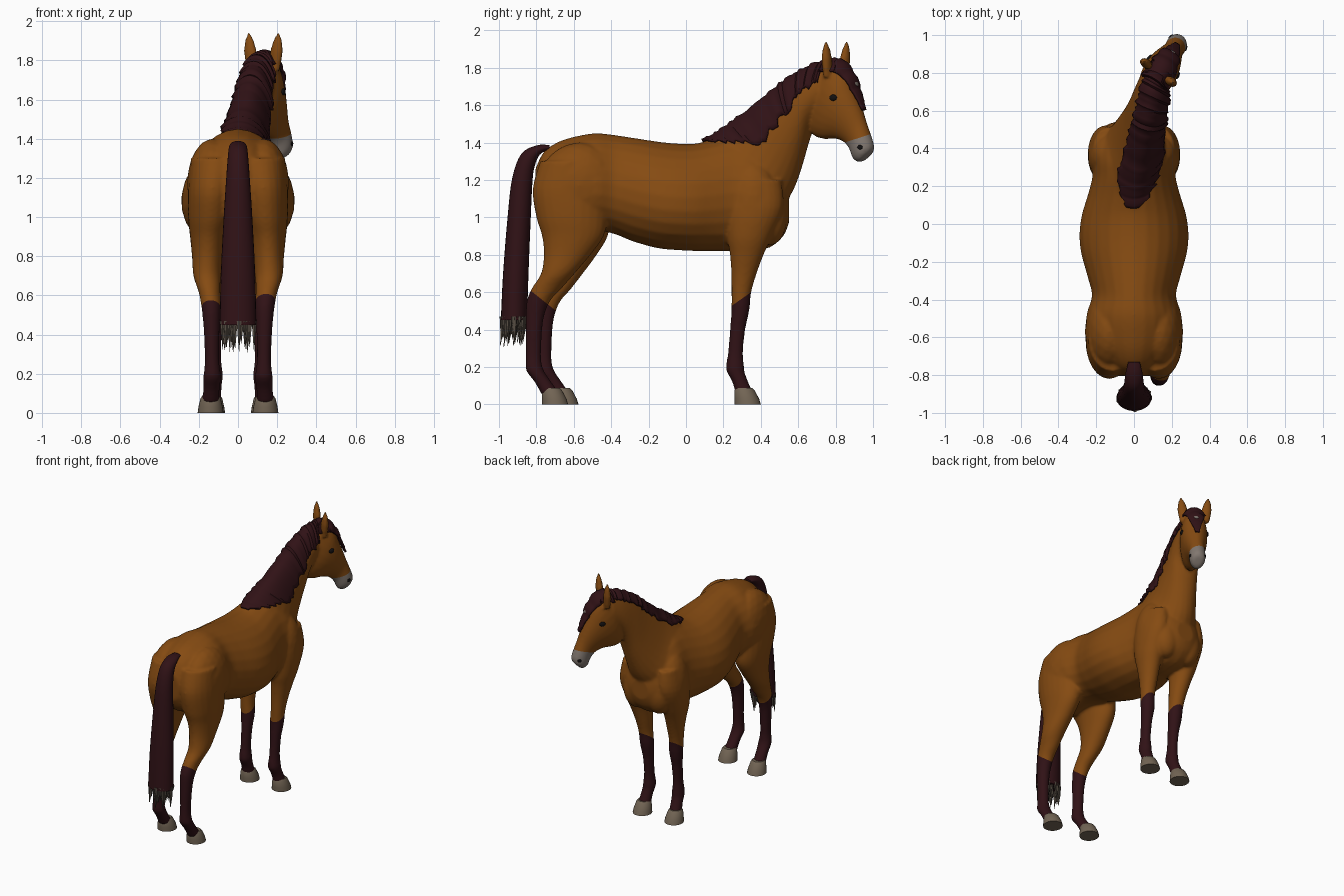
import bpy, bmesh, math, random
from mathutils import Vector, Matrix
from mathutils.bvhtree import BVHTree

if "Cube" in bpy.data.objects:
    bpy.data.objects.remove(bpy.data.objects["Cube"])

random.seed(4)
V, rad = Vector, math.radians


def material(name, r, g, b):
    m = bpy.data.materials.new(name)
    m.diffuse_color = (r, g, b, 1)
    m.use_nodes = True
    m.node_tree.nodes["Principled BSDF"].inputs["Base Color"].default_value = m.diffuse_color
    return m


COAT = material("bay coat", 0.235, 0.07, 0.006)
HAIR = material("dark hair", 0.03, 0.006, 0.008)
MUZZLE = material("grey muzzle", 0.22, 0.185, 0.16)
HOOF = material("hoof horn", 0.17, 0.13, 0.09)
TIPS = material("faded tail tips", 0.10, 0.08, 0.06)
BLACK = material("eye black", 0.006, 0.005, 0.005)


def spline(rows, steps=4):
    """Catmull-Rom interpolation of rows of numbers."""
    out = []
    for i in range(len(rows) - 1):
        p0, p1 = rows[max(i - 1, 0)], rows[i]
        p2, p3 = rows[i + 1], rows[min(i + 2, len(rows) - 1)]
        for j in range(steps):
            t = j / steps
            out.append([0.5 * (2 * b + (c - a) * t + (2 * a - 5 * b + 4 * c - d) * t * t
                               + (3 * b - a - 3 * c + d) * t ** 3)
                        for a, b, c, d in zip(p0, p1, p2, p3)])
    return out + [list(rows[-1])]


def ring_point(st, t, s=1.0):
    c, a, b, k = st
    return c + s * (a * math.cos(t) + b * math.sin(t) * (1 - k * math.cos(t)))


def loft(bm, stations, n=24):
    rings = [[bm.verts.new(ring_point(st, 2 * math.pi * i / n)) for i in range(n)] for st in stations]
    faces = [bm.faces.new(rings[0]), bm.faces.new(rings[-1][::-1])]
    for r, q in zip(rings, rings[1:]):
        faces += [bm.faces.new((r[i], q[i], q[(i + 1) % n], r[(i + 1) % n])) for i in range(n)]
    bmesh.ops.recalc_face_normals(bm, faces=faces)


def blob(bm, pos, size, rot=Matrix()):
    bmesh.ops.create_icosphere(bm, subdivisions=3, radius=1,
                               matrix=Matrix.Translation(pos) @ rot @ Matrix.Diagonal((*size, 1)))


def make(name, bm, *mats):
    me = bpy.data.meshes.new(name)
    bm.to_mesh(me)
    for m in mats:
        me.materials.append(m)
    me.shade_smooth()
    me.set_sharp_from_angle(angle=rad(45))
    ob = bpy.data.objects.new(name, me)
    bpy.context.collection.objects.link(ob)
    return ob


def flat_ring(z, y, ry, x, rx):
    return V((x, y, z)), V((0, ry, 0)), V((rx, 0, 0)), 0


# Trunk: y, bottom, top, half width
trunk = [(-.805, 1.06, 1.26, .07), (-.76, .98, 1.35, .14), (-.68, .93, 1.405, .20), (-.58, .93, 1.435, .24),
         (-.48, .93, 1.45, .25), (-.38, .91, 1.44, .222), (-.28, .87, 1.425, .245), (-.15, .835, 1.405, .28),
         (-.05, .825, 1.395, .288), (.05, .82, 1.395, .275), (.15, .82, 1.415, .245), (.25, .82, 1.44, .22),
         (.35, .82, 1.43, .22), (.45, .84, 1.36, .195), (.52, .90, 1.22, .14), (.55, .97, 1.12, .07)]
# Neck: crest y z, throat y z, x, half width, heading
neck = [(.05, 1.39, .50, .98, 0, .19, 0), (.15, 1.43, .54, 1.08, 0, .175, 0), (.28, 1.52, .585, 1.17, .02, .135, 8),
        (.42, 1.63, .62, 1.28, .045, .112, 15), (.56, 1.74, .65, 1.40, .07, .10, 20),
        (.67, 1.80, .68, 1.50, .09, .095, 28), (.76, 1.825, .74, 1.58, .11, .085, 34)]
# Head: upper y z, lower y z, half width
head = [(.76, 1.825, .69, 1.56, .07), (.82, 1.83, .68, 1.45, .085), (.87, 1.78, .73, 1.42, .092),
        (.90, 1.69, .80, 1.42, .083), (.93, 1.60, .85, 1.40, .066), (.955, 1.52, .88, 1.36, .054),
        (.985, 1.43, .90, 1.31, .056), (.998, 1.38, .93, 1.295, .046), (.99, 1.35, .955, 1.31, .025)]
# Legs: z, y, half depth, x, half width
hind = [(1.3, -.62, .16, .11, .13), (1.15, -.62, .20, .13, .125), (1.0, -.61, .19, .14, .115),
        (.9, -.605, .165, .15, .095), (.8, -.635, .125, .155, .08), (.7, -.685, .09, .158, .07),
        (.62, -.745, .08, .146, .056), (.55, -.79, .062, .138, .05), (.45, -.81, .047, .135, .042),
        (.3, -.815, .041, .133, .036), (.23, -.815, .042, .132, .039), (.18, -.807, .047, .132, .046),
        (.12, -.765, .045, .136, .042), (.05, -.72, .05, .14, .046)]
fore = [(1.2, .37, .14, .14, .08), (1.05, .37, .15, .155, .09), (.9, .34, .12, .15, .085), (.8, .325, .09, .142, .07),
        (.7, .31, .068, .132, .058), (.6, .296, .053, .127, .049), (.52, .292, .049, .122, .049),
        (.46, .285, .045, .121, .043), (.4, .276, .041, .12, .037), (.28, .265, .040, .12, .034),
        (.2, .262, .049, .12, .042), (.17, .267, .047, .121, .042), (.12, .29, .043, .125, .041),
        (.05, .315, .048, .13, .046)]


def neck_ring(yt, zt, yb, zb, x, w, ang):
    top, low = V((x, yt, zt)), V((x, yb, zb))
    return (top + low) / 2, (top - low) / 2, V((math.cos(rad(ang)), -math.sin(rad(ang)), 0)) * w, .2


def head_x(y):
    return .125 + (y - .78) * .6


def head_ring(yt, zt, yb, zb, w):
    top, low = V((head_x(yt), yt, zt)), V((head_x(yb), yb, zb))
    return (top + low) / 2, (top - low) / 2, V((.83, -.56, 0)) * w, -.08


neck_rings = [neck_ring(*r) for r in spline(neck, 8)]
head_rings = [head_ring(*r) for r in spline(head, 5)]

# Body mass: lofts and muscles to be fused
bm = bmesh.new()
loft(bm, [(V((0, y, (lo + hi) / 2)), V((0, 0, (hi - lo) / 2)), V((w, 0, 0)), .12) for y, lo, hi, w in spline(trunk)])
loft(bm, neck_rings)
loft(bm, head_rings)
for s in (1, -1):
    loft(bm, [flat_ring(z, y + (0 if s > 0 else .055 * min(1, max(0, (1.1 - z) / .5))), ry, x * s, rx)
              for z, y, ry, x, rx in spline(hind)])
    loft(bm, [flat_ring(z, y, ry, x * s, rx) for z, y, ry, x, rx in spline(fore)])
    blob(bm, (.13 * s, .36, 1.06), (.115, .14, .24))     # shoulder
    blob(bm, (.09 * s, .45, 1.0), (.10, .09, .15))       # breast
    blob(bm, (.13 * s, -.57, 1.17), (.13, .22, .23))     # haunch
    # ear
    base = V((.187, .758, 1.75)) if s > 0 else V((.07, .842, 1.75))
    tip = V((.207, .748, 1.945)) if s > 0 else V((.055, .86, 1.945))
    loft(bm, [(base.lerp(tip, f), V((.56, .83, 0)) * r * .7, V((.83, -.56, 0)) * r, 0)
              for f, r in ((0, .03), (.25, .034), (.5, .037), (.75, .027), (.9, .015), (1, .005))], 12)

# Fuse into one smooth skin
horse = make("horse_body", bm, COAT, HAIR, MUZZLE)
rm = horse.modifiers.new("fuse", 'REMESH')
rm.mode, rm.voxel_size = 'VOXEL', .01
sm = horse.modifiers.new("soften", 'SMOOTH')
sm.factor, sm.iterations = .5, 6
skin = bpy.data.meshes.new_from_object(horse.evaluated_get(bpy.context.evaluated_depsgraph_get()))
horse.modifiers.clear()
bm = bmesh.new()
bm.from_mesh(skin)


# Dark stockings and grey muzzle, cut cleanly along slanted planes
regions = [(lambda c: c.z < .75 and c.y > 0, V((0, .32, .58)), V((0, -.7, 1)), 1),
           (lambda c: c.z < .75 and c.y < 0, V((0, -.845, .62)), V((0, .8, 1)), 1),
           (lambda c: c.z > 1.2 and c.y > .8, V((0, .97, 1.44)), V((0, -.33, 1)), 2)]
for inside, co, no, idx in regions:
    fs = [f for f in bm.faces if inside(f.calc_center_median())]
    geom = fs + list({e for f in fs for e in f.edges}) + list({v for f in fs for v in f.verts})
    bmesh.ops.bisect_plane(bm, geom=geom, dist=1e-5, plane_co=co, plane_no=no)
for f in bm.faces:
    c = f.calc_center_median()
    f.material_index = next((i for inside, co, no, i in regions if inside(c) and (c - co).dot(no) < 0), 0)
bm.normal_update()
bm.to_mesh(horse.data)
horse.data.shade_smooth()
tree = BVHTree.FromBMesh(bm)


def hair_sheet(name, rings, left, right, n=16):
    """Ridged sheet of hair lying on the skin between two angles."""
    hb = bmesh.new()
    rows = []
    for i, st in enumerate(rings):
        f = i / (len(rings) - 1)
        lo, hi, ridge = left(f), right(f), random.uniform(0, .012)
        row = []
        for j in range(n):
            p = ring_point(st, rad(lo + (hi - lo) * j / (n - 1)), 1.03)
            loc, no, _, _ = tree.find_nearest(p)
            if (p - loc).dot(no) < .008 + ridge:
                p = loc + no * (.008 + ridge)
            row.append(hb.verts.new(p))
        rows.append(row)
    for r, q in zip(rows, rows[1:]):
        for j in range(n - 1):
            hb.faces.new((r[j], r[j + 1], q[j + 1], q[j]))
    bmesh.ops.recalc_face_normals(hb, faces=hb.faces[:])
    so = make(name, hb, HAIR).modifiers.new("thickness", 'SOLIDIFY')
    so.thickness, so.offset = .014, 0


hair_sheet("mane", neck_rings[4:], lambda f: -12 - 32 * min(1, f * 5) + random.uniform(-4, 4),
           lambda f: 15 + 65 * min(1, f * 3.5) + random.uniform(-7, 7))
hair_sheet("forelock", head_rings[:23], lambda f: -55 + 45 * f, lambda f: 55 - 45 * f, 9)


def spot(name, pairs, r, depth, mat, lift=0):
    """Flattened discs set on the skin nearest each target."""
    sb = bmesh.new()
    for target in pairs:
        loc, no, _, _ = tree.find_nearest(V(target))
        blob(sb, loc + no * lift, (r, r * .8, depth), no.to_track_quat('Z', 'Y').to_matrix().to_4x4())
    make(name, sb, mat)


spot("eyes", [(.235, .785, 1.64), (.075, .885, 1.64)], .021, .01, BLACK)
spot("nostrils", [(.275, .93, 1.375), (.20, .985, 1.375)], .015, .005, BLACK)
spot("forehead_star", [(head_x(.90), .90, 1.71)], .017, .004, MUZZLE, .023)

# Hooves
hb = bmesh.new()
for s in (1, -1):
    for y, x in ((.318, .132), (-.712 + (0 if s > 0 else .055), .14)):
        loft(hb, [flat_ring(0, y + .012, .070, x * s, .066), flat_ring(.03, y + .007, .066, x * s, .062),
                  flat_ring(.075, y - .005, .054, x * s, .051), flat_ring(.088, y - .008, .044, x * s, .042)])
make("hooves", hb, HOOF)

# Tail: y, z, half depth along y and z, half width
tail = [(-.73, 1.375, 0, .012, .03), (-.79, 1.36, .008, .025, .045), (-.845, 1.305, .035, .035, .052),
        (-.875, 1.2, .054, .01, .06), (-.892, 1.0, .062, 0, .073), (-.91, .7, .068, 0, .088), (-.92, .45, .07, 0, .093)]
tb = bmesh.new()
loft(tb, [(V((0, y, z)), V((0, -ay, az)), V((w, 0, 0)), 0) for y, z, ay, az, w in spline(tail)])
make("tail", tb, HAIR)
tb = bmesh.new()
for i in range(60):
    t, r = random.uniform(0, 2 * math.pi), math.sqrt(random.uniform(.1, .9))
    x, y, end = .092 * r * math.cos(t), -.92 + .069 * r * math.sin(t), random.uniform(.30, .42)
    loft(tb, [flat_ring(.47, y, .012, x, .014), flat_ring((.47 + end) / 2, y, .008, x, .008),
              flat_ring(end, y - .008, .001, x, .001)], 6)
make("tail_tips", tb, TIPS)
